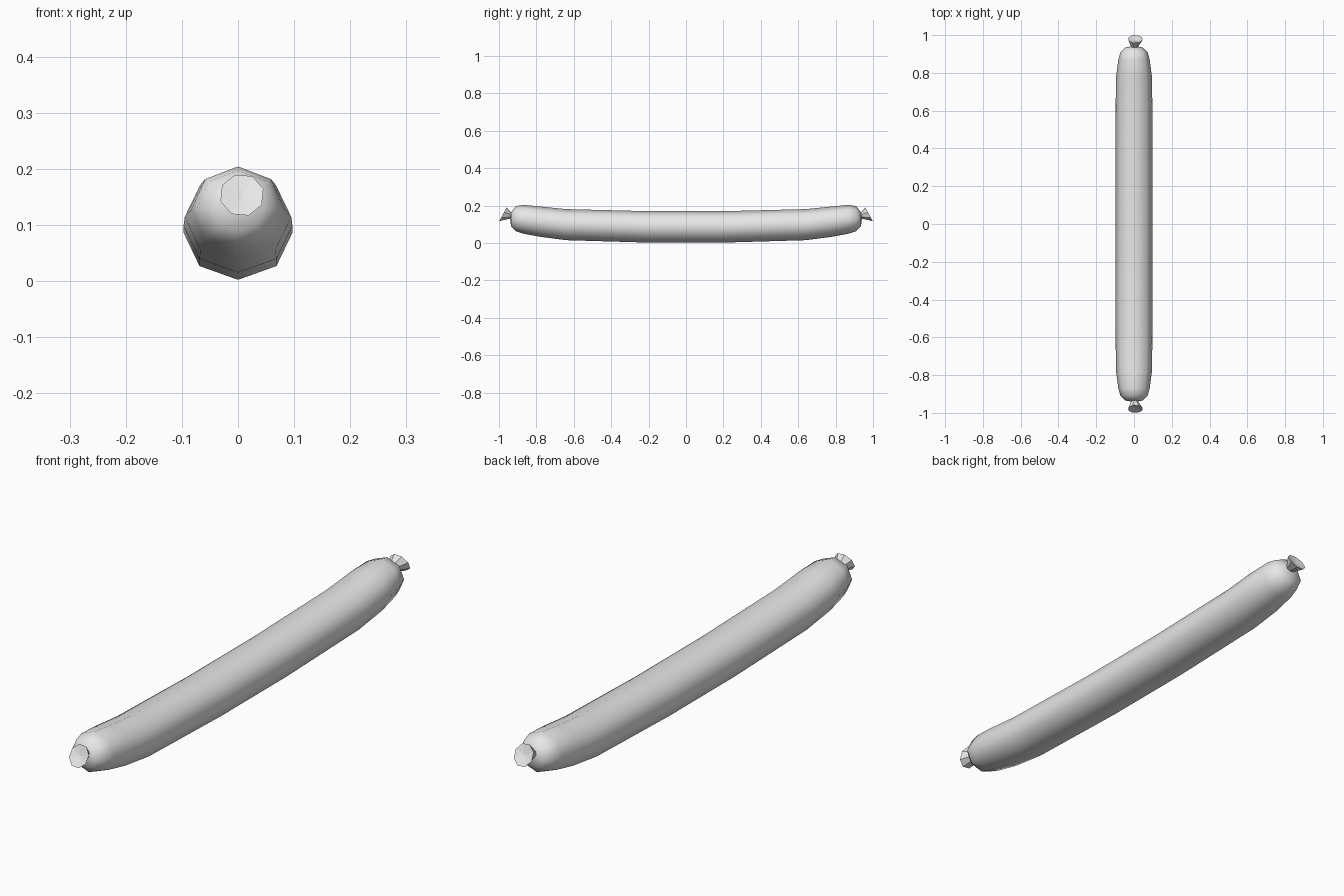
import bpy
import bmesh
import math

cube = bpy.data.objects.get("Cube")
if cube:
    bpy.data.objects.remove(cube, do_unlink=True)

SIDES = 8

grey = bpy.data.materials.new("plain_grey")
grey.use_nodes = True
grey.diffuse_color = (0.8, 0.8, 0.8, 1)
grey.node_tree.nodes["Principled BSDF"].inputs["Base Color"].default_value = (0.8, 0.8, 0.8, 1)


def make_object(name, bm, smooth):
    bmesh.ops.recalc_face_normals(bm, faces=bm.faces)
    for f in bm.faces:
        f.smooth = smooth
    mesh = bpy.data.meshes.new(name)
    bm.to_mesh(mesh)
    bm.free()
    mesh.materials.append(grey)
    obj = bpy.data.objects.new(name, mesh)
    bpy.context.collection.objects.link(obj)
    return obj


def ring(bm, y, x, z, rx, rz, tilt=0.0, turn=0.0):
    """Octagonal ring facing along y; tilt leans its upper side towards +y."""
    verts = []
    for i in range(SIDES):
        a = 2 * math.pi * i / SIDES + turn
        dz = rz * math.sin(a)
        verts.append(bm.verts.new((x + rx * math.cos(a), y + tilt * dz, z + dz)))
    return verts


def bridge(bm, a, b):
    for i in range(SIDES):
        j = (i + 1) % SIDES
        bm.faces.new((a[i], a[j], b[j], b[i]))


def fan(bm, loop, tip):
    v = bm.verts.new(tip)
    for i in range(SIDES):
        bm.faces.new((loop[i], loop[(i + 1) % SIDES], v))


# Sausage body: half profile of (y, centre z, radius x, radius z), mirrored along y
half = [
    (0.20, 0.086, 0.097, 0.084),
    (0.64, 0.098, 0.097, 0.083),
    (0.78, 0.114, 0.095, 0.081),
    (0.87, 0.127, 0.083, 0.077),
    (0.91, 0.130, 0.072, 0.067),
    (0.935, 0.126, 0.045, 0.038),
]
profile = [(-y, z, rx, rz) for y, z, rx, rz in reversed(half)] + half
bm = bmesh.new()
rings = [ring(bm, y, 0, z, rx, rz) for y, z, rx, rz in profile]
for a, b in zip(rings, rings[1:]):
    bridge(bm, a, b)
fan(bm, rings[0], (0, -0.942, 0.135))
fan(bm, rings[-1], (0, 0.942, 0.135))
make_object("sausage_body", bm, True)

# Twisted casing ends: small flared cones with a leaning, dished rim
for name, s in (("front_casing_knot", -1), ("back_casing_knot", 1)):
    bm = bmesh.new()
    neck = ring(bm, s * 0.932, 0.002, 0.146, 0.017, 0.015, 0, 0.3)
    rim = ring(bm, s * 0.979, 0.007, 0.153, 0.040, 0.038, -s * 0.55, 0.3)
    bridge(bm, neck, rim)
    fan(bm, rim, (0.008, s * 0.972, 0.150))
    fan(bm, neck, (0.002, s * 0.925, 0.144))
    make_object(name, bm, False)
